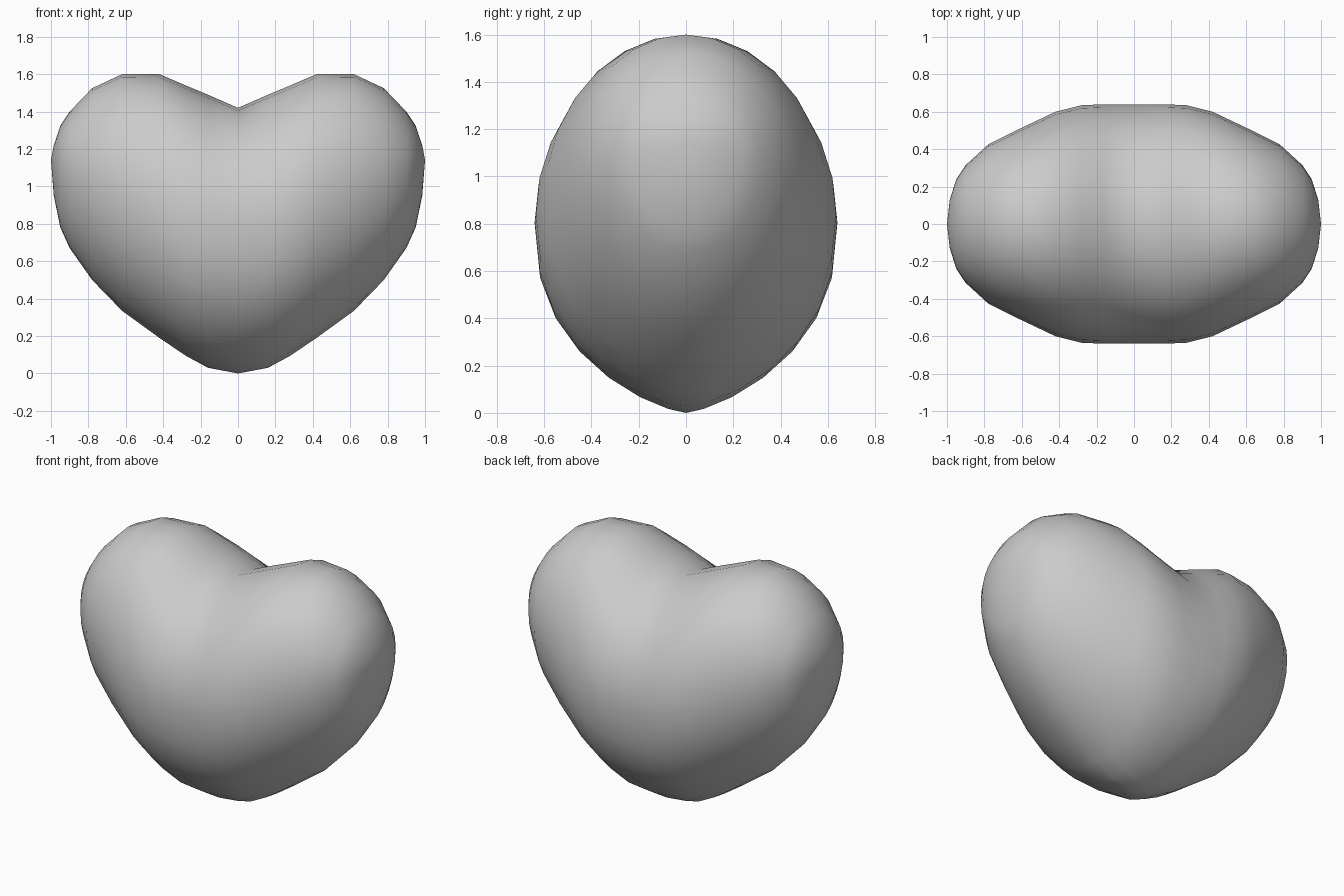
import bpy, bmesh, math

if "Cube" in bpy.data.objects:
    bpy.data.objects.remove(bpy.data.objects["Cube"])

# Right-half sections: x, bottom z, top z, half depth, height of widest point
SECTIONS = [
    (0.00, 0.00, 1.42, 0.64, 0.80),
    (0.16, 0.03, 1.49, 0.64, 0.81),
    (0.28, 0.095, 1.54, 0.635, 0.84),
    (0.42, 0.19, 1.60, 0.60, 0.89),
    (0.62, 0.335, 1.60, 0.505, 0.98),
    (0.78, 0.50, 1.525, 0.425, 1.04),
    (0.90, 0.67, 1.40, 0.315, 1.08),
    (0.95, 0.78, 1.325, 0.24, 1.10),
    (0.985, 0.95, 1.22, 0.13, 1.12),
]
SIDES = 28


def power(v, e):
    return math.copysign(abs(v) ** e, v)


def add_section(bm, x, low, high, depth, mid):
    # Oval section whose underside is more pointed near the middle
    blend = min(1.0, abs(x) / 0.45)
    ring = []
    for i in range(SIDES):
        t = 2 * math.pi * i / SIDES
        c, s = math.cos(t), math.sin(t)
        if abs(c) < 1e-9:
            c = 0.0
        if s >= 0:
            y, z = depth * c, mid + (high - mid) * s
        else:
            y = depth * power(c, 2 / (1.4 + 0.55 * blend))
            z = mid + (mid - low) * power(s, 2 / (2.4 - 0.4 * blend))
        ring.append(bm.verts.new((x, y, z)))
    return ring


# Heart body: loft the mirrored sections and close both ends with a pole
bm = bmesh.new()
stations = [(-s[0], *s[1:]) for s in reversed(SECTIONS[1:])] + SECTIONS
rings = [add_section(bm, *s) for s in stations]
for a, b in zip(rings, rings[1:]):
    for i in range(SIDES):
        j = (i + 1) % SIDES
        bm.faces.new((a[i], a[j], b[j], b[i]))
for ring, x in ((rings[0], -1), (rings[-1], 1)):
    pole = bm.verts.new((x, 0, 1.14))
    for i in range(SIDES):
        bm.faces.new((ring[i], ring[(i + 1) % SIDES], pole))
bmesh.ops.recalc_face_normals(bm, faces=bm.faces[:])
for f in bm.faces:
    f.smooth = True

mesh = bpy.data.meshes.new("heart")
bm.to_mesh(mesh)
bm.free()
heart = bpy.data.objects.new("heart", mesh)
bpy.context.collection.objects.link(heart)
